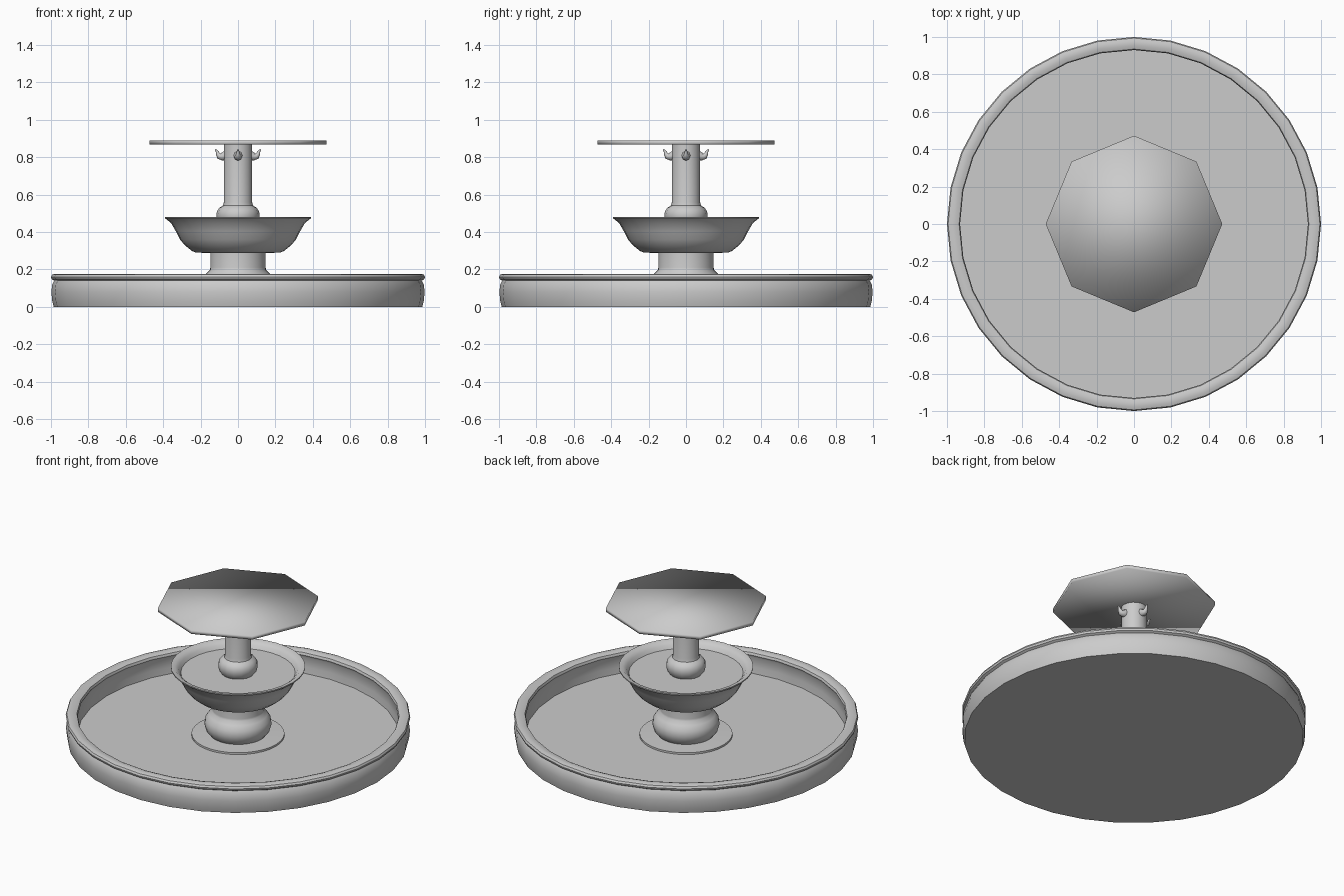
import bpy, bmesh, math

if "Cube" in bpy.data.objects:
    bpy.data.objects.remove(bpy.data.objects["Cube"])

def finish(ob, angle=40):
    bpy.ops.object.select_all(action='DESELECT')
    ob.select_set(True)
    bpy.context.view_layer.objects.active = ob
    bpy.ops.object.shade_smooth_by_angle(angle=math.radians(angle))
    return ob

def make_object(name, bm):
    bmesh.ops.recalc_face_normals(bm, faces=bm.faces)
    me = bpy.data.meshes.new(name)
    bm.to_mesh(me)
    bm.free()
    ob = bpy.data.objects.new(name, me)
    bpy.context.collection.objects.link(ob)
    return ob

def lathe(name, profile, sides, angle=40):
    """Revolve (radius, z) points about z; both ends are capped."""
    bm = bmesh.new()
    rings = []
    for r, z in profile:
        rings.append([bm.verts.new((r * math.cos(2 * math.pi * i / sides),
                                    r * math.sin(2 * math.pi * i / sides), z))
                      for i in range(sides)])
    for a, b in zip(rings, rings[1:]):
        for i in range(sides):
            j = (i + 1) % sides
            bm.faces.new((a[i], a[j], b[j], b[i]))
    bm.faces.new(rings[0])
    bm.faces.new(rings[-1])
    return finish(make_object(name, bm), angle)

# Wide ground basin with bulging wall and rolled rim
lathe("basin", [(0.33, 0), (0.985, 0), (0.993, 0.03), (0.998, 0.08), (0.993, 0.12),
                (0.982, 0.14), (0.996, 0.148), (1.0, 0.16), (0.994, 0.172),
                (0.978, 0.177), (0.955, 0.177), (0.935, 0.17), (0.93, 0.155),
                (0.938, 0.14), (0.936, 0.08), (0.932, 0.04)], 32)

# Pedestal: flange, round swelling and straight neck
lathe("pedestal", [(0.27, 0.035), (0.27, 0.052), (0.165, 0.056), (0.185, 0.08),
                   (0.195, 0.115), (0.19, 0.15), (0.17, 0.178), (0.15, 0.198),
                   (0.148, 0.21), (0.148, 0.30)], 32)

# Flared upper bowl, hollow down to its water level
lathe("upper_bowl", [(0.14, 0.288), (0.225, 0.29), (0.245, 0.298), (0.285, 0.33),
                     (0.31, 0.36), (0.333, 0.405), (0.357, 0.447), (0.39, 0.474),
                     (0.39, 0.481), (0.365, 0.478), (0.345, 0.462), (0.332, 0.44)], 32)

# Column with a swollen foot
lathe("column", [(0.09, 0.435), (0.108, 0.455), (0.116, 0.485), (0.113, 0.51),
                 (0.1, 0.53), (0.08, 0.542), (0.076, 0.56), (0.076, 0.87)], 16)

# Thin eight-sided top plate, smooth shaded throughout
lathe("top_plate", [(0.472, 0.867), (0.472, 0.89)], 8, 180)

# Four small upturned spouts
def spout(name, a):
    path = [(0.065, 0.81, 0.025), (0.085, 0.803, 0.021), (0.1, 0.805, 0.016),
            (0.108, 0.818, 0.011), (0.113, 0.832, 0.007), (0.121, 0.842, 0.003)]
    cu = bpy.data.curves.new(name, 'CURVE')
    cu.dimensions = '3D'
    cu.bevel_depth = 1.0
    cu.bevel_resolution = 2
    cu.use_fill_caps = True
    sp = cu.splines.new('POLY')
    sp.points.add(len(path) - 1)
    for p, (x, z, r) in zip(sp.points, path):
        p.co = (x, 0, z, 1)
        p.radius = r
    ob = bpy.data.objects.new(name, cu)
    bpy.context.collection.objects.link(ob)
    ob.rotation_euler.z = a
    bpy.ops.object.select_all(action='DESELECT')
    ob.select_set(True)
    bpy.context.view_layer.objects.active = ob
    bpy.ops.object.convert(target='MESH')
    finish(bpy.context.view_layer.objects.active, 60)

for i in range(4):
    spout("spout_%d" % (i + 1), i * math.pi / 2)

# Round plate closing the underside
lathe("base_plate", [(0.329, 0.0), (0.329, 0.02)], 32)
